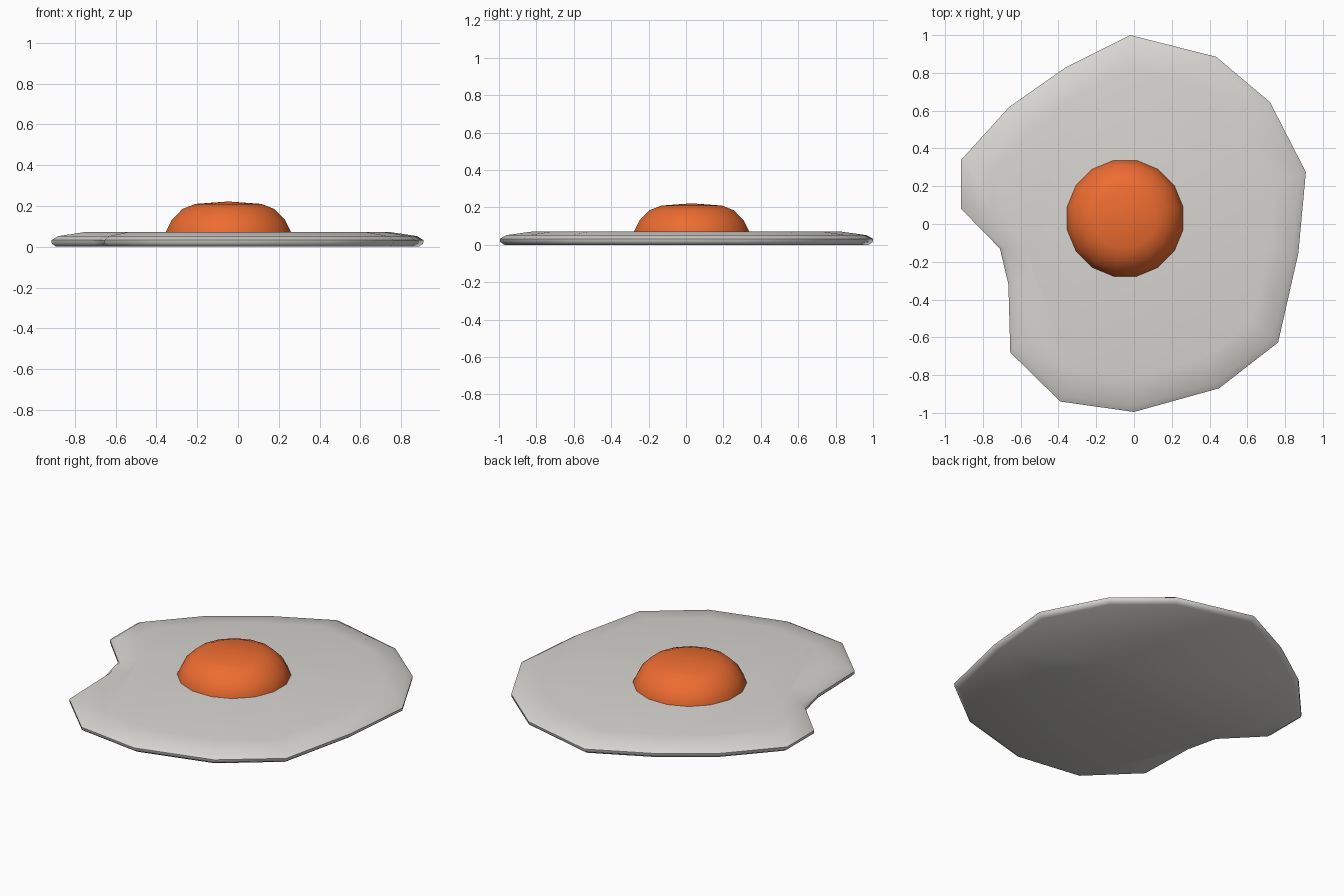
import bpy, bmesh, math

if "Cube" in bpy.data.objects:
    bpy.data.objects.remove(bpy.data.objects["Cube"])


def make_material(name, color):
    m = bpy.data.materials.new(name)
    m.diffuse_color = (*color, 1)
    m.use_nodes = True
    m.node_tree.nodes["Principled BSDF"].inputs["Base Color"].default_value = m.diffuse_color
    return m


def stacked_rings(name, rings, mat, pole=None):
    """Skin a stack of equal-count rings; cap the ends (optional pole on top)."""
    bm = bmesh.new()
    loops = [[bm.verts.new(p) for p in ring] for ring in rings]
    n = len(loops[0])
    for a, b in zip(loops, loops[1:]):
        for i in range(n):
            j = (i + 1) % n
            bm.faces.new((a[i], a[j], b[j], b[i]))
    bm.faces.new(loops[0][::-1])
    if pole:
        top = bm.verts.new(pole)
        for i in range(n):
            bm.faces.new((loops[-1][i], loops[-1][(i + 1) % n], top))
    else:
        bm.faces.new(loops[-1])
    bmesh.ops.recalc_face_normals(bm, faces=bm.faces)
    me = bpy.data.meshes.new(name)
    bm.to_mesh(me)
    bm.free()
    ob = bpy.data.objects.new(name, me)
    bpy.context.collection.objects.link(ob)
    me.materials.append(mat)
    bpy.ops.object.select_all(action='DESELECT')
    bpy.context.view_layer.objects.active = ob
    ob.select_set(True)
    bpy.ops.object.shade_smooth_by_angle(angle=math.radians(50))
    return ob


# Egg white: irregular outline, counter-clockwise, with a rounded rim
outline = [(-0.02, 1.0), (-0.36, 0.83), (-0.66, 0.62), (-0.915, 0.34),
           (-0.915, 0.08), (-0.71, -0.13), (-0.665, -0.32), (-0.655, -0.68),
           (-0.39, -0.94), (0.0, -0.995), (0.45, -0.87), (0.763, -0.627),
           (0.87, -0.155), (0.91, 0.275), (0.72, 0.645), (0.435, 0.885)]
rim = [(0.975, 0.0), (0.998, 0.015), (1.0, 0.032), (0.965, 0.052), (0.82, 0.072)]
white_rings = [[(x * s, y * s, z) for x, y in outline] for s, z in rim]
stacked_rings("egg_white", white_rings, make_material("white", (0.68, 0.67, 0.64)))

# Yolk: flattened 16-sided dome sitting on the white
cx, cy, sides = -0.047, 0.03, 16
dome = [(0.313, 0.06), (0.313, 0.073), (0.283, 0.132), (0.23, 0.185), (0.165, 0.21)]
yolk_rings = [[(cx + r * math.cos(math.tau * (i + 0.5) / sides),
                cy + r * math.sin(math.tau * (i + 0.5) / sides), z)
               for i in range(sides)] for r, z in dome]
stacked_rings("yolk", yolk_rings, make_material("yolk", (0.85, 0.15, 0.03)),
              pole=(cx, cy, 0.222))
